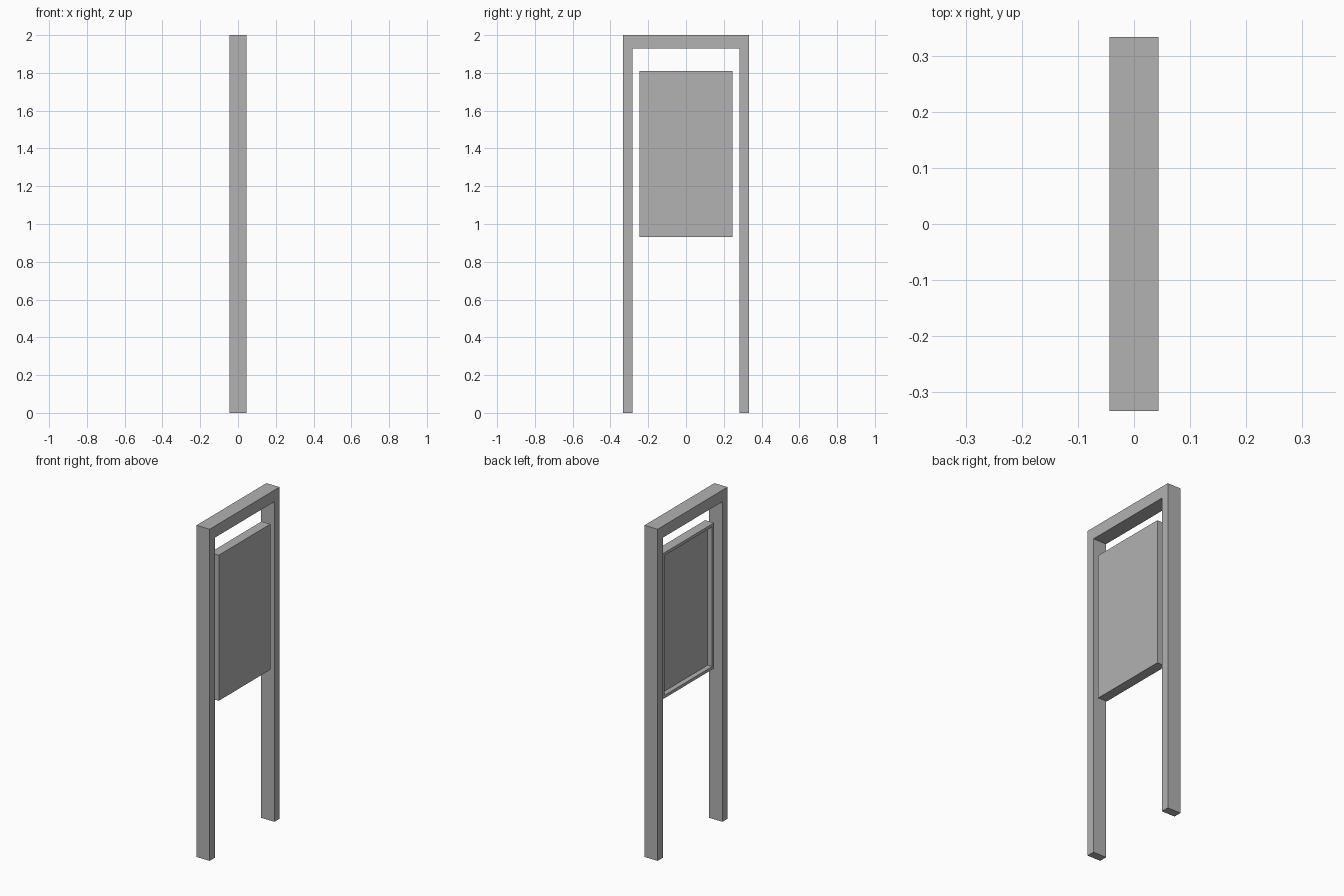
import bpy
import bmesh
from mathutils import Vector

cube = bpy.data.objects.get("Cube")
if cube:
    bpy.data.objects.remove(cube, do_unlink=True)

grey = bpy.data.materials.new("plain grey")
grey.use_nodes = True
colour = (0.445, 0.445, 0.445, 1)
grey.diffuse_color = colour
grey.node_tree.nodes["Principled BSDF"].inputs["Base Color"].default_value = colour


def extruded_profile(name, points, x_min, x_max):
    """Extrude a closed (y, z) outline along x; return the object and its bmesh."""
    bm = bmesh.new()
    face = bm.faces.new([bm.verts.new((x_min, y, z)) for y, z in points])
    grown = bmesh.ops.extrude_face_region(bm, geom=[face], use_keep_orig=True)
    moved = [v for v in grown["geom"] if isinstance(v, bmesh.types.BMVert)]
    bmesh.ops.translate(bm, verts=moved, vec=Vector((x_max - x_min, 0, 0)))
    bmesh.ops.recalc_face_normals(bm, faces=bm.faces[:])
    mesh = bpy.data.meshes.new(name)
    mesh.materials.append(grey)
    obj = bpy.data.objects.new(name, mesh)
    bpy.context.collection.objects.link(obj)
    return obj, bm


def finish(obj, bm):
    bm.to_mesh(obj.data)
    bm.free()


# Post frame: two legs and a top bar in one piece
outer, inner, bar_bottom, height, half_depth = 0.333, 0.284, 1.93, 2.0, 0.044
half = [(outer, height), (outer, 0), (inner, 0), (inner, bar_bottom)]
outline = half + [(-y, z) for y, z in reversed(half)]
finish(*extruded_profile("post_frame", outline, -half_depth, half_depth))

# Hanging board: flat on one side, shallow tray with a thin rim on the other
w, low, high = 0.246, 0.932, 1.81
rim, recess = 0.018, 0.03
board, bm = extruded_profile(
    "sign_board", [(-w, low), (w, low), (w, high), (-w, high)], -0.015, half_depth)
back = min(bm.faces, key=lambda f: f.calc_center_median().x)
bmesh.ops.inset_region(bm, faces=[back], thickness=rim, use_even_offset=True)
floor = back
pushed = bmesh.ops.extrude_discrete_faces(bm, faces=[floor])["faces"][0]
bmesh.ops.translate(bm, verts=pushed.verts[:], vec=Vector((recess, 0, 0)))
finish(board, bm)
